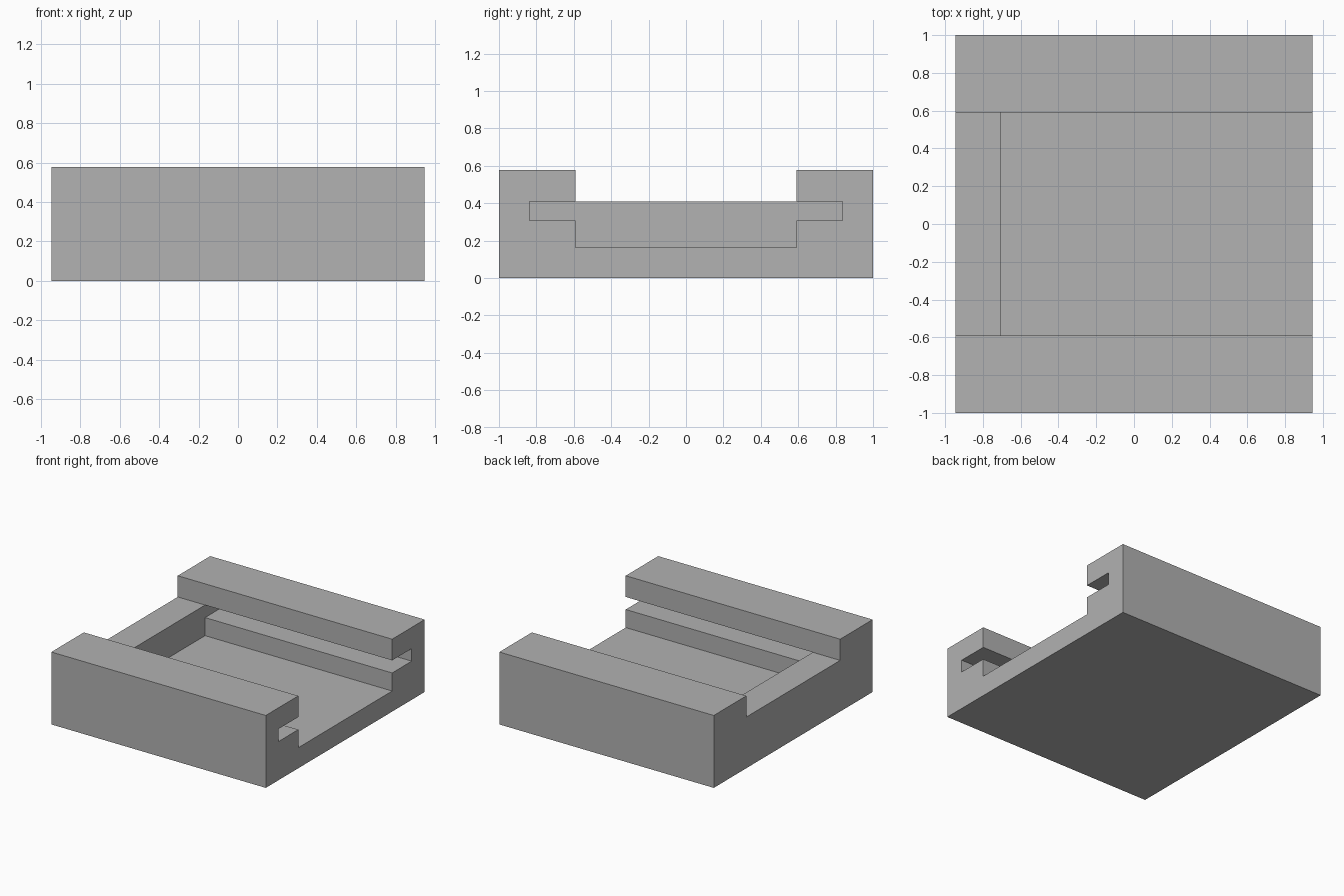
import bpy
import bmesh

cube = bpy.data.objects.get("Cube")
if cube:
    bpy.data.objects.remove(cube, do_unlink=True)

HALF_X, HALF_Y, HEIGHT = 0.945, 1.0, 0.577
CHANNEL, SLOT = 0.591, 0.837              # half widths
FLOOR, LEDGE, LIP = 0.164, 0.308, 0.408   # heights
STOP_X = -0.704                           # inner face of the end stop
OVER = 1.2                                # cutters reach past the block

grey = bpy.data.materials.new("plain grey")
grey.use_nodes = True
colour = (0.445, 0.445, 0.445, 1)
grey.diffuse_color = colour
grey.node_tree.nodes["Principled BSDF"].inputs["Base Color"].default_value = colour


def prism(name, half_profile, x0, x1):
    """Mirror a (y, z) half profile across y = 0 and extrude it along x."""
    profile = half_profile + [(-y, z) for y, z in reversed(half_profile)]
    bm = bmesh.new()
    face = bm.faces.new([bm.verts.new((x0, y, z)) for y, z in profile])
    side = bmesh.ops.extrude_face_region(bm, geom=[face])["geom"]
    moved = [v for v in side if isinstance(v, bmesh.types.BMVert)]
    bmesh.ops.translate(bm, verts=moved, vec=(x1 - x0, 0, 0))
    bmesh.ops.recalc_face_normals(bm, faces=bm.faces)
    mesh = bpy.data.meshes.new(name)
    bm.to_mesh(mesh)
    bm.free()
    mesh.materials.append(grey)
    obj = bpy.data.objects.new(name, mesh)
    bpy.context.collection.objects.link(obj)
    return obj


def cut(target, cutter):
    """Subtract the cutter, apply the result and drop the cutter."""
    cutter.hide_render = True
    mod = target.modifiers.new(cutter.name, "BOOLEAN")
    mod.operation, mod.solver, mod.object = "DIFFERENCE", "EXACT", cutter
    bpy.context.view_layer.objects.active = target
    bpy.ops.object.modifier_apply(modifier=mod.name)
    bpy.data.objects.remove(cutter, do_unlink=True)


# Solid block
block = prism("slide_base", [(HALF_Y, 0), (HALF_Y, HEIGHT)], -HALF_X, HALF_X)

# Undercut slide channel, open at one end and closed by the stop at the other
cut(block, prism("slide_channel", [
    (CHANNEL, FLOOR), (CHANNEL, LEDGE), (SLOT, LEDGE),
    (SLOT, LIP), (CHANNEL, LIP), (CHANNEL, OVER)], STOP_X, OVER))

# Gap between the side rails above the stop
cut(block, prism("stop_gap", [(CHANNEL, LIP), (CHANNEL, OVER)], -OVER, STOP_X + 0.1))
